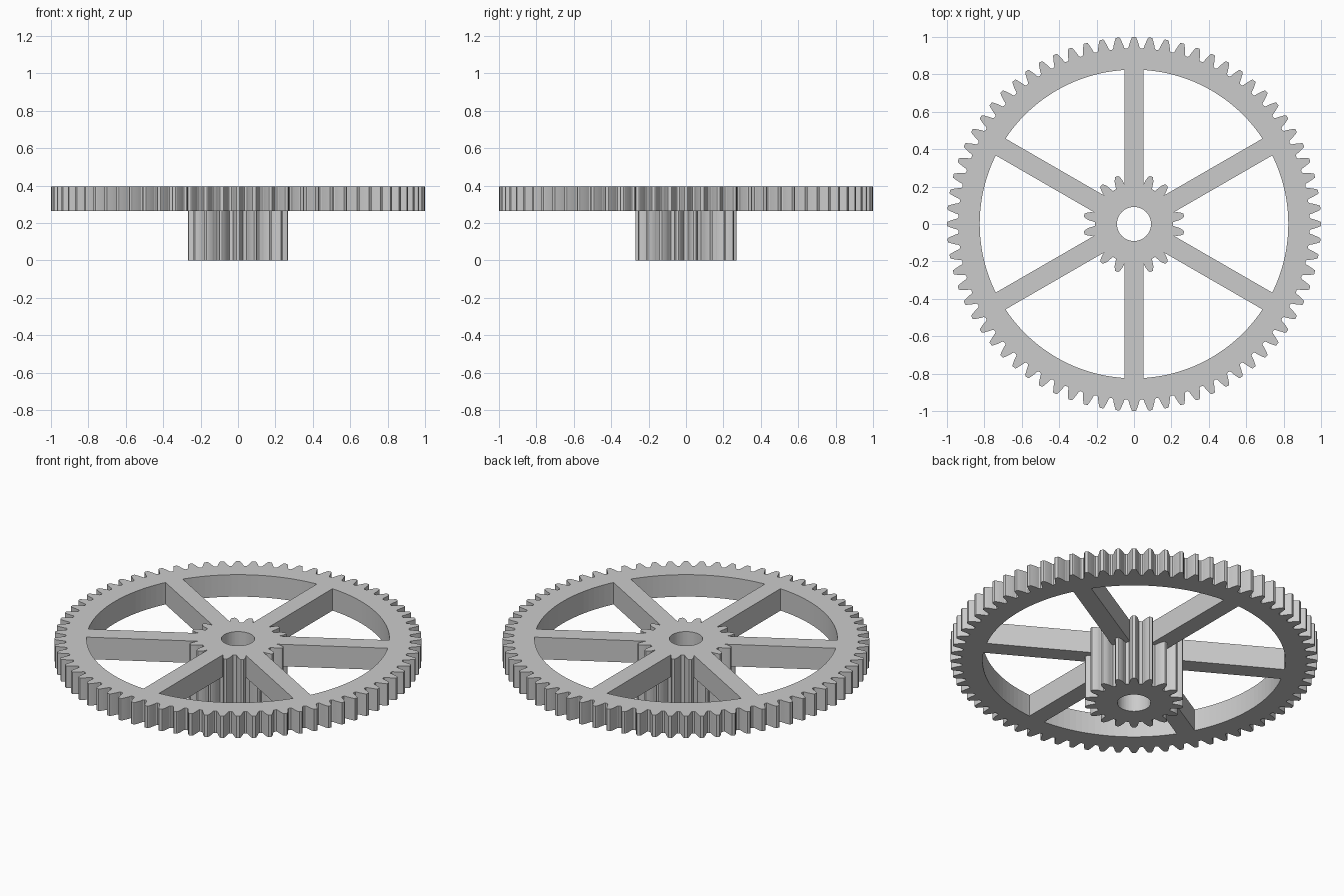
import bpy, bmesh, math

if "Cube" in bpy.data.objects:
    bpy.data.objects.remove(bpy.data.objects["Cube"])

MODULE = 2 / 74            # 72-tooth wheel with a tip diameter of 2
Z_WHEEL, Z_TOP = 0.263, 0.395
PRESSURE = math.radians(20)

grey = bpy.data.materials.new("grey")
grey.diffuse_color = (0.6, 0.6, 0.6, 1)
grey.use_nodes = True
grey.node_tree.nodes["Principled BSDF"].inputs["Base Color"].default_value = grey.diffuse_color


def prism(name, outline, z0, z1):
    """Extrude a closed 2D outline from z0 to z1."""
    bm = bmesh.new()
    face = bm.faces.new([bm.verts.new((x, y, z0)) for x, y in outline])
    new = bmesh.ops.extrude_face_region(bm, geom=[face])["geom"]
    bmesh.ops.translate(bm, vec=(0, 0, z1 - z0),
                        verts=[v for v in new if isinstance(v, bmesh.types.BMVert)])
    bmesh.ops.recalc_face_normals(bm, faces=bm.faces)
    mesh = bpy.data.meshes.new(name)
    bm.to_mesh(mesh)
    bm.free()
    mesh.materials.append(grey)
    obj = bpy.data.objects.new(name, mesh)
    bpy.context.collection.objects.link(obj)
    return obj


def circle(r, n):
    return [(r * math.cos(math.tau * i / n), r * math.sin(math.tau * i / n)) for i in range(n)]


def gear(teeth, phase):
    """Involute gear outline."""
    pitch = MODULE * teeth / 2
    base = pitch * math.cos(PRESSURE)
    tip, root = pitch + MODULE, pitch - 1.25 * MODULE

    def inv(r):
        a = math.acos(min(1, base / r))
        return math.tan(a) - a

    low = max(base, root + 0.2 * MODULE)
    radii = [low + (tip - 0.1 * MODULE - low) * i / 5 for i in range(6)]
    flank = [(r, math.pi / (2 * teeth) + inv(pitch) - inv(r)) for r in radii]
    # root fillet and slightly rounded tip
    flank = [(root, flank[0][1] + 0.2 * MODULE / root)] + flank
    flank.append((tip, flank[-1][1] * 0.7))
    points = []
    for k in range(teeth):
        c = phase + math.tau * k / teeth
        for r, a in [(r, -a) for r, a in flank] + flank[::-1]:
            points.append((r * math.cos(c + a), r * math.sin(c + a)))
    return points


def combine(target, other, operation):
    mod = target.modifiers.new(operation, 'BOOLEAN')
    mod.operation, mod.solver, mod.object = operation, 'EXACT', other
    bpy.context.view_layer.objects.active = target
    bpy.ops.object.modifier_apply(modifier=mod.name)
    bpy.data.objects.remove(other)


# toothed rim
wheel = prism("gear_wheel", gear(72, 0), Z_WHEEL, Z_TOP)
combine(wheel, prism("rim_opening", circle(0.825, 144), Z_WHEEL - 0.1, Z_TOP + 0.1), 'DIFFERENCE')

# three bars crossing the centre make six spokes
for k in range(3):
    a = math.radians(30 + 60 * k)
    c, s = math.cos(a), math.sin(a)
    bar = [(x * c - y * s, x * s + y * c)
           for x, y in ((-0.87, -0.052), (0.87, -0.052), (0.87, 0.052), (-0.87, 0.052))]
    combine(wheel, prism("spoke", bar, Z_WHEEL, Z_TOP), 'UNION')

# long pinion running through the wheel, then the shaft bore
combine(wheel, prism("pinion", gear(18, math.radians(10)), 0, Z_TOP), 'UNION')
combine(wheel, prism("bore", circle(0.091, 64), -0.1, Z_TOP + 0.1), 'DIFFERENCE')
